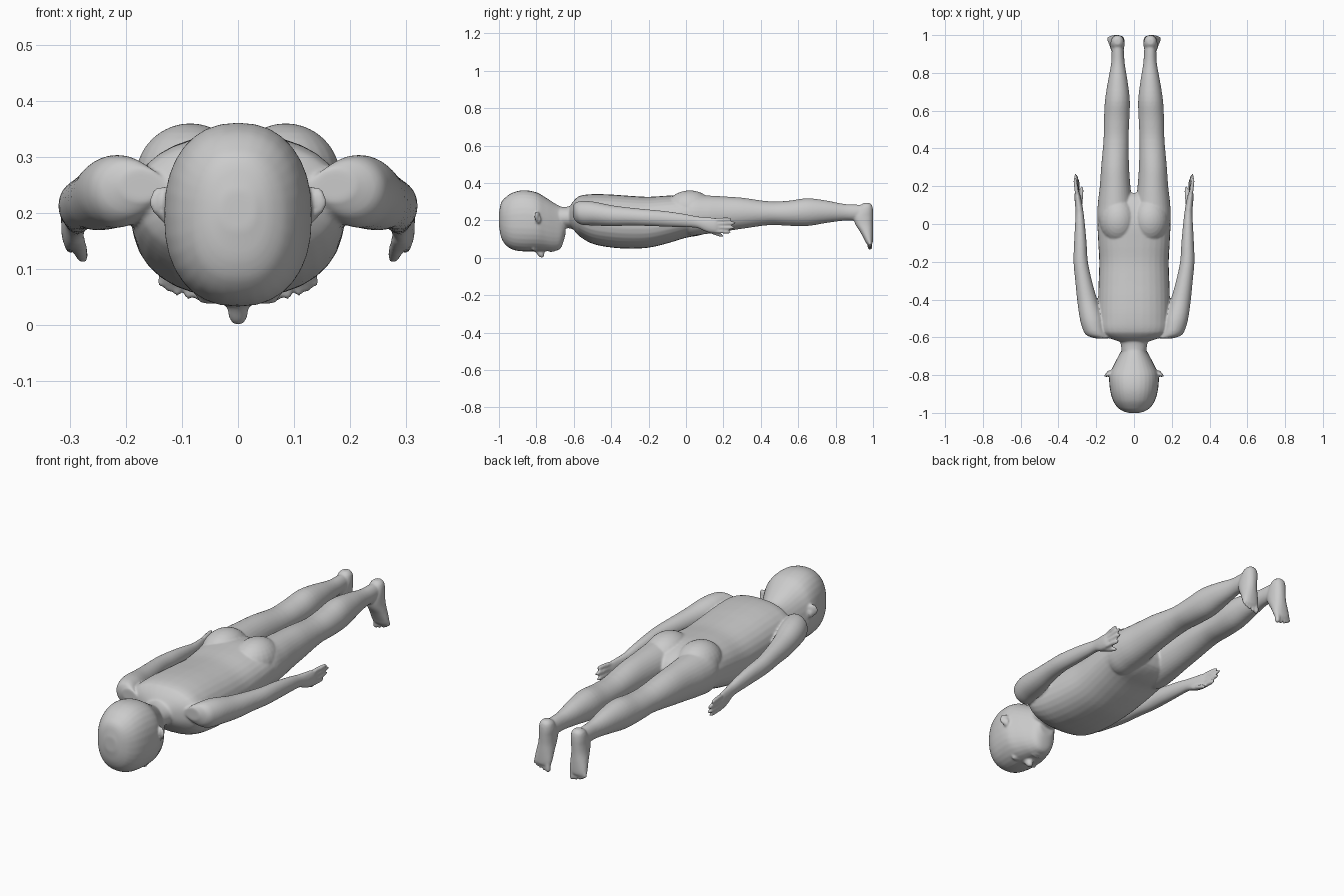
import bpy, bmesh, math
from mathutils import Matrix, Vector

bm = bmesh.new()


def smooth_sections(secs, k=4):
    """Non-uniform Hermite interpolation of (t, a, b, ra, rb) sections."""
    n = len(secs)

    def slope(i):
        p, q = secs[max(i - 1, 0)], secs[min(i + 1, n - 1)]
        return [(y - x) / (q[0] - p[0]) for x, y in zip(p, q)]

    out = []
    for i in range(n - 1):
        p, q, m0, m1 = secs[i], secs[i + 1], slope(i), slope(i + 1)
        d = q[0] - p[0]
        for j in range(k):
            u = j / k
            h = (2*u**3 - 3*u*u + 1, d*(u**3 - 2*u*u + u), 3*u*u - 2*u**3, d*(u**3 - u*u))
            out.append([h[0]*a + h[1]*b + h[2]*c + h[3]*e for a, b, c, e in zip(p, m0, q, m1)])
    return out + [list(secs[-1])]


def loft(secs, axis='y', side=1, power=2.0, n=32):
    """Closed superelliptic tube along y (a=x, b=z) or z (a=x, b=y)."""
    rings = []
    for t, a, b, ra, rb in smooth_sections(secs):
        ra, rb, ring = max(ra, .002), max(rb, .002), []
        for i in range(n):
            w = 2 * math.pi * i / n
            c, s = math.cos(w), math.sin(w)
            x = side * (a + ra * math.copysign(abs(c) ** (2 / power), c))
            v = b + rb * math.copysign(abs(s) ** (2 / power), s)
            ring.append(bm.verts.new((x, t, v) if axis == 'y' else (x, v, t)))
        rings.append(ring)
    faces = [bm.faces.new(rings[0]), bm.faces.new(rings[-1])]
    for r, q in zip(rings, rings[1:]):
        for i in range(n):
            j = (i + 1) % n
            faces.append(bm.faces.new((r[i], r[j], q[j], q[i])))
    bmesh.ops.recalc_face_normals(bm, faces=faces)


def digit(p, q, r, axis, side):
    """Rounded finger or toe from p to q."""
    p, q = Vector(p), Vector(q)
    secs = []
    for f, g in ((0, .3), (.08, .9), (.45, 1), (.8, .9), (.94, .6), (1, .15)):
        c = p.lerp(q, f)
        secs.append((c.y, c.x, c.z, r*g, r*g) if axis == 'y' else (c.z, c.x, c.y, r*g, r*g))
    loft(secs, axis, side, n=16)


def ball(c, r, rot=0):
    m = Matrix.Translation(c) @ Matrix.Rotation(rot, 4, 'Z') @ Matrix.Diagonal((*r, 1))
    bmesh.ops.create_uvsphere(bm, u_segments=24, v_segments=16, radius=1, matrix=m)


def central(rows):
    """(y, bottom, top, half width) to sections on the centre line."""
    return [(y, 0, (lo + hi) / 2, w, (hi - lo) / 2) for y, lo, hi, w in rows]


# head, face down
loft(central([(-1.0, .17, .24, .03), (-.99, .115, .29, .06), (-.97, .075, .318, .088),
              (-.93, .045, .347, .113), (-.87, .034, .361, .128), (-.8, .035, .35, .13),
              (-.75, .035, .322, .109), (-.7, .037, .29, .083), (-.667, .055, .272, .064),
              (-.645, .12, .26, .045)]), power=2.3)
# neck
loft(central([(-.74, .14, .28, .06), (-.65, .157, .272, .068), (-.61, .155, .28, .078),
              (-.55, .13, .31, .1)]))
# torso
loft(central([(-.625, .18, .27, .07), (-.6, .148, .305, .14), (-.57, .115, .33, .18),
              (-.5, .075, .34, .19), (-.4, .055, .338, .19), (-.3, .049, .331, .187),
              (-.2, .054, .326, .184), (-.1, .077, .332, .189), (0, .107, .335, .193),
              (.08, .122, .32, .185), (.14, .15, .29, .13), (.165, .19, .26, .06)]), power=2.3)
# nose
loft([(.001, 0, -.77, .006, .008), (.008, 0, -.773, .014, .014), (.025, 0, -.779, .018, .022),
      (.05, 0, -.79, .019, .036), (.07, 0, -.79, .015, .03)], 'z')
# lips
ball((0, -.722, .039), (.03, .008, .009))
ball((0, -.708, .041), (.026, .008, .009))

for s in (1, -1):
    # eyes and ears
    ball((s * .052, -.815, .052), (.023, .013, .015))
    ball((s * .136, -.795, .22), (.024, .011, .028), -s * .5)
    ball((s * .13, -.79, .205), (.015, .016, .022))
    # buttocks
    ball((s * .085, .02, .262), (.098, .125, .098))
    # arms
    loft([(-.605, .17, .25, .04, .03), (-.59, .195, .245, .055, .05), (-.56, .21, .24, .06, .063),
          (-.5, .224, .237, .063, .064), (-.4, .248, .225, .053, .056), (-.3, .267, .22, .044, .048),
          (-.2, .282, .214, .038, .044), (-.1, .284, .207, .033, .041), (0, .286, .198, .026, .035),
          (.06, .288, .19, .021, .031), (.11, .294, .178, .019, .039), (.155, .3, .173, .015, .04),
          (.175, .301, .172, .009, .034)], side=s)
    # fingers and thumb
    for z0, x1, z1, y1 in ((.202, .314, .207, .245), (.182, .31, .186, .268),
                           (.162, .304, .161, .262), (.144, .297, .137, .24)):
        digit((.3, .145, z0), (x1, y1, z1), .0105, 'y', s)
    digit((.287, .085, .16), (.276, .2, .116), .0125, 'y', s)
    # legs
    loft([(-.05, .09, .23, .07, .08), (.02, .098, .23, .094, .11), (.1, .1, .23, .092, .104),
          (.2, .1, .234, .081, .094), (.3, .1, .238, .074, .083), (.45, .095, .238, .066, .063),
          (.55, .092, .238, .067, .067), (.65, .088, .244, .066, .074), (.75, .086, .246, .053, .06),
          (.85, .085, .243, .036, .044), (.92, .086, .242, .032, .042),
          (.965, .087, .245, .03, .036)], side=s)
    # feet
    loft([(.293, .087, .966, .015, .016), (.28, .087, .964, .029, .031), (.25, .087, .957, .036, .043),
          (.22, .088, .948, .037, .052), (.18, .09, .952, .038, .047), (.14, .093, .965, .042, .035),
          (.1, .096, .976, .045, .024), (.08, .097, .98, .042, .018),
          (.07, .097, .981, .034, .011)], 'z', s, power=2.2)
    # toes
    for x, z, r in ((.066, .042, .0135), (.088, .045, .0095), (.107, .051, .009),
                    (.124, .058, .0085), (.138, .067, .008)):
        digit((.096 + (x - .096) * .85, .981, .1), (x, .984, z), r, 'z', s)

# single smooth skin over all parts
mesh = bpy.data.meshes.new("body")
bm.to_mesh(mesh)
bm.free()
body = bpy.data.objects.new("body", mesh)
bpy.context.collection.objects.link(body)
skin = body.modifiers.new("skin", 'REMESH')
skin.mode = 'VOXEL'
skin.voxel_size = .0052
skin.use_smooth_shade = True
blend = body.modifiers.new("blend", 'SMOOTH')
blend.factor = .5
blend.iterations = 6
